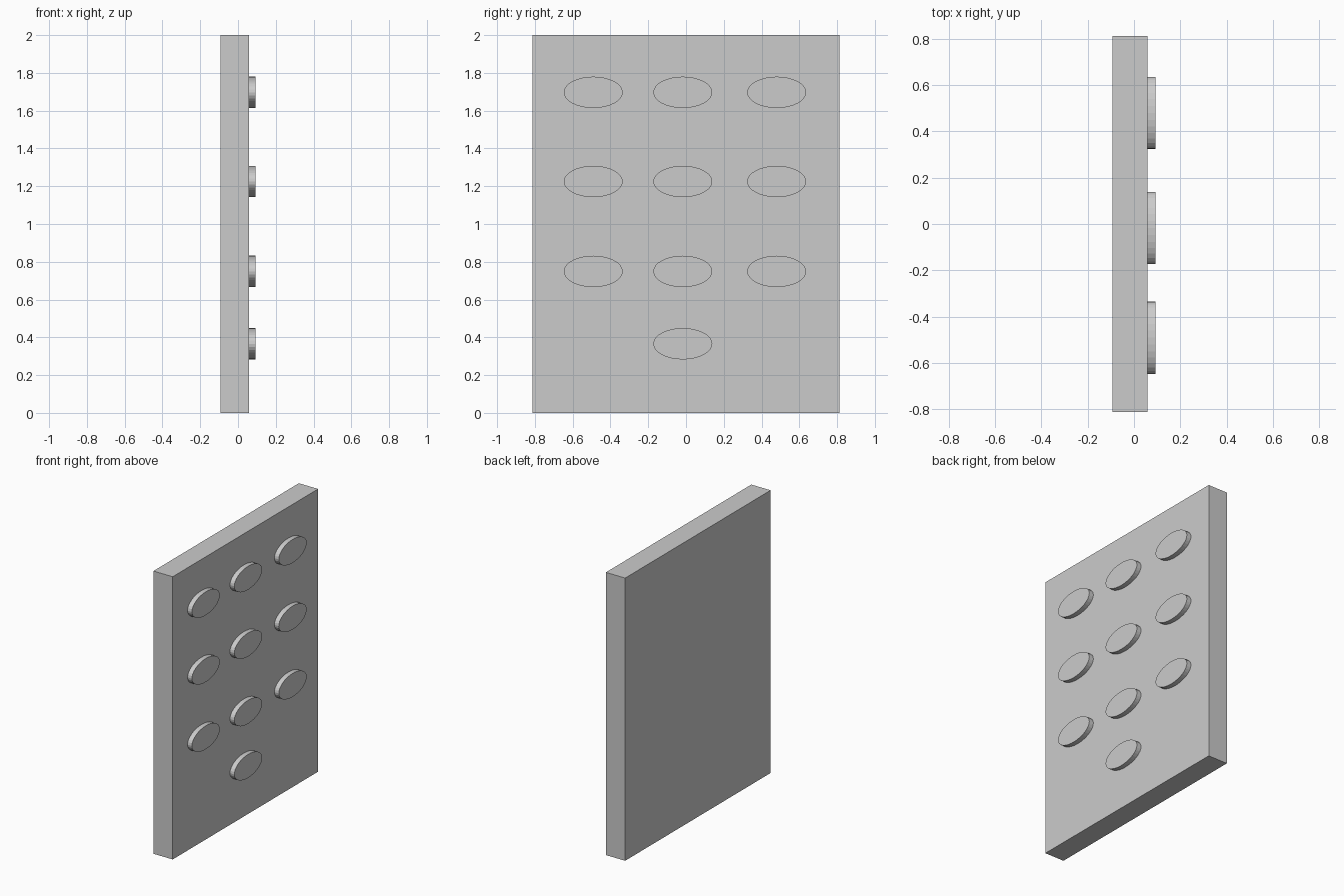
import bpy

if "Cube" in bpy.data.objects:
    bpy.data.objects.remove(bpy.data.objects["Cube"])

PLATE_BACK, PLATE_FRONT, BUTTON_FRONT = -0.093, 0.058, 0.092
HALF_WIDTH, HEIGHT = 0.813, 2.0


def apply_transform(obj):
    bpy.ops.object.transform_apply(location=False, rotation=True, scale=True)
    return obj


# Flat upright plate
bpy.ops.mesh.primitive_cube_add(
    size=1, location=((PLATE_BACK + PLATE_FRONT) / 2, 0, HEIGHT / 2))
plate = bpy.context.object
plate.name = "plate"
plate.scale = (PLATE_FRONT - PLATE_BACK, 2 * HALF_WIDTH, HEIGHT)
apply_transform(plate)


# Oval keypad button, slightly sunk into the plate, facing +x
def add_button(name, y, z):
    back = PLATE_FRONT - 0.01
    bpy.ops.mesh.primitive_cylinder_add(
        vertices=32, radius=1, depth=BUTTON_FRONT - back,
        location=((back + BUTTON_FRONT) / 2, y, z),
        rotation=(0, 1.5707963, 0))
    button = bpy.context.object
    button.name = name
    button.scale = (0.083, 0.156, 1)
    apply_transform(button)


# Three rows of three, plus a single button at the bottom
columns = (-0.491, -0.017, 0.48)
for row, z in enumerate((1.697, 1.225, 0.749)):
    for col, y in enumerate(columns):
        add_button(f"button_{row * 3 + col + 1}", y, z)
add_button("button_bottom", columns[1], 0.366)
